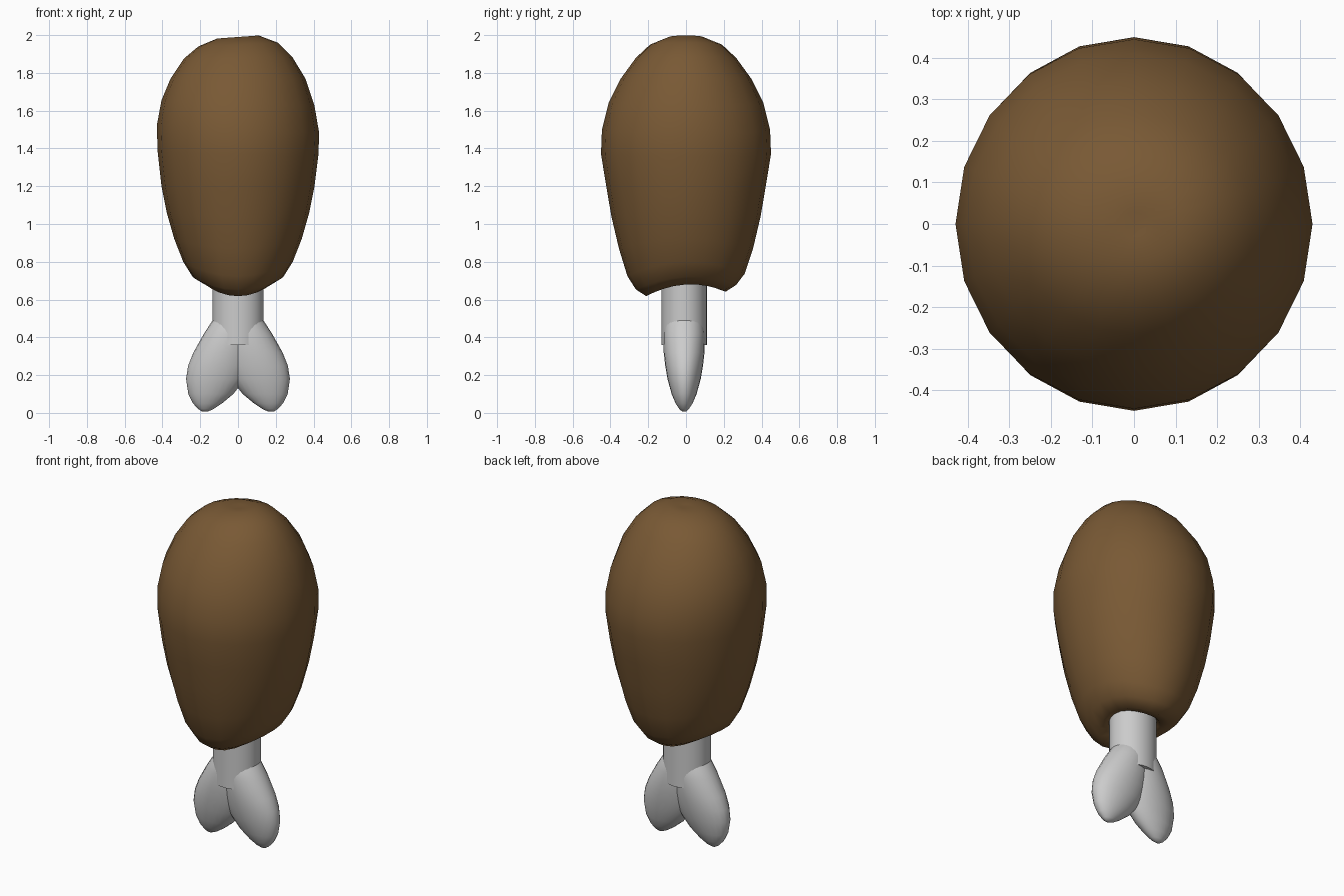
import bpy, bmesh, math


def loft(name, rings, sides, point):
    """Skin a stack of rings; point(ring, cos, sin) gives each vertex."""
    bm = bmesh.new()
    loops = []
    for ring in rings:
        angles = [2 * math.pi * i / sides for i in range(sides)]
        loops.append([bm.verts.new(point(ring, math.cos(a), math.sin(a))) for a in angles])
    for low, high in zip(loops, loops[1:]):
        for i in range(sides):
            j = (i + 1) % sides
            bm.faces.new((low[i], low[j], high[j], high[i]))
    caps = [bm.faces.new(loops[0][::-1]), bm.faces.new(loops[-1])]
    bmesh.ops.poke(bm, faces=caps)
    bmesh.ops.recalc_face_normals(bm, faces=bm.faces)
    mesh = bpy.data.meshes.new(name)
    bm.to_mesh(mesh)
    bm.free()
    mesh.polygons.foreach_set("use_smooth", [True] * len(mesh.polygons))
    obj = bpy.data.objects.new(name, mesh)
    bpy.context.collection.objects.link(obj)
    return obj


# Meat: z, half width x, half depth y, drop at front/back, front-back lean, left-right lean
meat_rings = [
    (0.72, 0.11, 0.10, 0.00, 0.000, 0.00),
    (0.69, 0.135, 0.14, 0.03, 0.006, 0.00),
    (0.68, 0.17, 0.21, 0.05, 0.012, 0.00),
    (0.72, 0.24, 0.265, 0.055, 0.012, 0.00),
    (0.80, 0.29, 0.31, 0.07, 0.006, 0.00),
    (0.92, 0.337, 0.355, 0.05, 0.000, 0.00),
    (1.06, 0.377, 0.395, 0.02, 0.000, 0.00),
    (1.20, 0.405, 0.422, 0.00, 0.000, 0.00),
    (1.37, 0.425, 0.45, 0.00, 0.000, -0.01),
    (1.50, 0.43, 0.445, 0.00, 0.000, -0.02),
    (1.64, 0.405, 0.41, 0.00, 0.000, -0.015),
    (1.77, 0.357, 0.345, 0.00, 0.000, 0.00),
    (1.88, 0.287, 0.265, 0.00, 0.000, 0.005),
    (1.95, 0.21, 0.19, 0.00, 0.000, 0.01),
    (1.99, 0.11, 0.09, 0.00, 0.000, 0.008),
    (1.987, 0.03, 0.03, 0.00, 0.000, 0.00),
]


def meat_point(r, c, s):
    z, rx, ry, drop, lean_y, lean_x = r
    return rx * c, ry * s, z - drop * s * s + lean_y * s + lean_x * c


meat = loft("meat", meat_rings, 20, meat_point)
brown = bpy.data.materials.new("roasted_brown")
brown.diffuse_color = (0.19, 0.10, 0.035, 1)
meat.data.materials.append(brown)

# Bone shaft
bpy.ops.mesh.primitive_cylinder_add(vertices=32, radius=1, depth=1, location=(0, -0.01, 0.56))
shaft = bpy.context.object
shaft.name = "bone_shaft"
shaft.scale = (0.135, 0.12, 0.40)
bpy.ops.object.shade_smooth_by_angle()

# Bone knuckles: z, inner x, outer x, half depth y; lower ends lean outwards
knuckle_rings = [
    (0.007, 0.16, 0.19, 0.010),
    (0.02, 0.13, 0.21, 0.025),
    (0.05, 0.085, 0.238, 0.045),
    (0.10, 0.025, 0.263, 0.066),
    (0.18, -0.04, 0.275, 0.088),
    (0.25, -0.07, 0.264, 0.100),
    (0.32, -0.085, 0.236, 0.108),
    (0.42, -0.09, 0.180, 0.110),
    (0.50, -0.09, 0.128, 0.098),
    (0.56, -0.04, 0.070, 0.060),
]
for side, label in ((-1, "left"), (1, "right")):
    loft("bone_knuckle_" + label, knuckle_rings, 24, lambda r, c, s: (
        side * ((r[1] + r[2]) / 2 + (r[2] - r[1]) / 2 * c), -0.01 + r[3] * s, r[0]))
